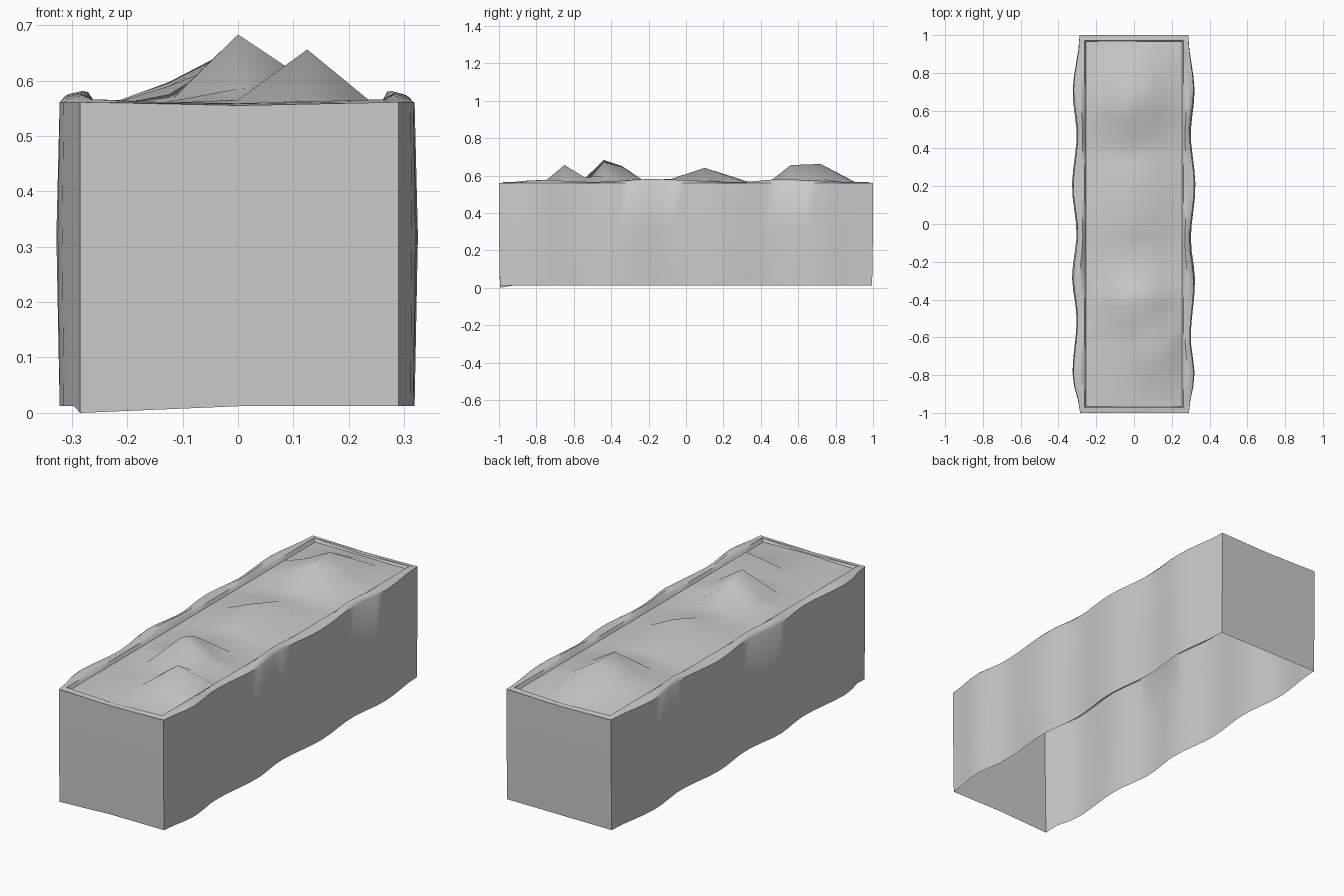
import bpy, bmesh, math

if "Cube" in bpy.data.objects:
    bpy.data.objects.remove(bpy.data.objects["Cube"])


def interp(table, y):
    for (a, va), (b, vb) in zip(table, table[1:]):
        if y <= b:
            t = (y - a) / (b - a)
            t = t * t * (3 - 2 * t)
            return va + (vb - va) * t
    return table[-1][1]


# Wavy half-widths of the long sides, along y
RIGHT = [(-1, .29), (-.8, .317), (-.6, .295), (-.3, .317), (-.08, .295),
         (.2, .319), (.48, .295), (.7, .316), (1, .287)]
LEFT = [(-1, .285), (-.8, .322), (-.5, .298), (-.28, .322), (-.05, .298),
        (.2, .322), (.47, .298), (.7, .320), (1, .288)]
RIM_Z = [(-1, .563), (-.8, .576), (-.5, .566), (-.2, .581), (.3, .565), (.5, .58), (1, .563)]
N = 28
YS = [-1 + 2 * i / N for i in range(N + 1)]


def finish(name, bm, angle):
    bmesh.ops.recalc_face_normals(bm, faces=bm.faces)
    if sum(f.normal.z * f.calc_area() for f in bm.faces) < 0:
        bmesh.ops.reverse_faces(bm, faces=bm.faces)
    me = bpy.data.meshes.new(name)
    bm.to_mesh(me)
    bm.free()
    ob = bpy.data.objects.new(name, me)
    bpy.context.collection.objects.link(ob)
    bpy.ops.object.select_all(action='DESELECT')
    bpy.context.view_layer.objects.active = ob
    ob.select_set(True)
    bpy.ops.object.shade_smooth_by_angle(angle=math.radians(angle))
    return ob


def ring(bm, width, y_end, z_side, z_mid):
    """One closed loop around the trough: right side, back, left side, front."""
    pts = [(width(RIGHT, y), y * y_end, z_side(y)) for y in YS]
    pts.append((0, y_end, z_mid))
    pts += [(-width(LEFT, y), y * y_end, z_side(y)) for y in reversed(YS)]
    pts.append((0, -y_end, z_mid))
    return [bm.verts.new(p) for p in pts]


# Open-bottomed wooden-like trough with a thin rolled rim
bm = bmesh.new()
rings = [
    ring(bm, interp, .995, lambda y: .012, .012),
    ring(bm, lambda t, y: interp(t, y) + .006 * (1 - y ** 4), 1, lambda y: .32, .32),
    ring(bm, interp, 1, lambda y: .561, .555),
    ring(bm, lambda t, y: interp(t, y) - .010, .993, lambda y: interp(RIM_Z, y) - .006, .558),
    ring(bm, lambda t, y: .6 * interp(t, y) + .092, .98, lambda y: interp(RIM_Z, y), .559),
    ring(bm, lambda t, y: .262, .972, lambda y: .566, .556),
    ring(bm, lambda t, y: .252, .966, lambda y: .548, .548),
]
rings[0][2 * N + 2].co.z = .012
rings[0][-2].co.z = 0  # slightly low front left corner
for a, b in zip(rings, rings[1:]):
    for i in range(len(a)):
        j = (i + 1) % len(a)
        bm.faces.new((a[i], a[j], b[j], b[i]))
finish("trough", bm, 40)

# Mounded filling: rows of heights across five columns
XS = (-.254, -.125, 0, .125, .254)
ROWS = [
    (-.97, .55, .552, .555, .552, .55),
    (-.76, .55, .56, .565, .565, .55),
    (-.65, .55, .562, .565, .656, .55),
    (-.54, .55, .56, .585, .59, .55),
    (-.44, .55, .562, .683, .60, .55),
    (-.34, .55, .575, .65, .575, .55),
    (-.23, .55, .565, .575, .56, .55),
    (-.08, .55, .57, .582, .565, .55),
    (.10, .55, .59, .641, .58, .55),
    (.33, .55, .56, .568, .56, .55),
    (.45, .55, .56, .57, .56, .55),
    (.56, .55, .59, .656, .58, .55),
    (.72, .55, .597, .662, .585, .55),
    (.91, .55, .555, .562, .555, .55),
    (.97, .55, .55, .55, .55, .55),
]
bm = bmesh.new()
grid = [[bm.verts.new((x, r[0], z)) for x, z in zip(XS, r[1:])] for r in ROWS]
for a, b in zip(grid, grid[1:]):
    for i in range(4):
        bm.faces.new((a[i], a[i + 1], b[i + 1], b[i]))
finish("filling", bm, 55)
